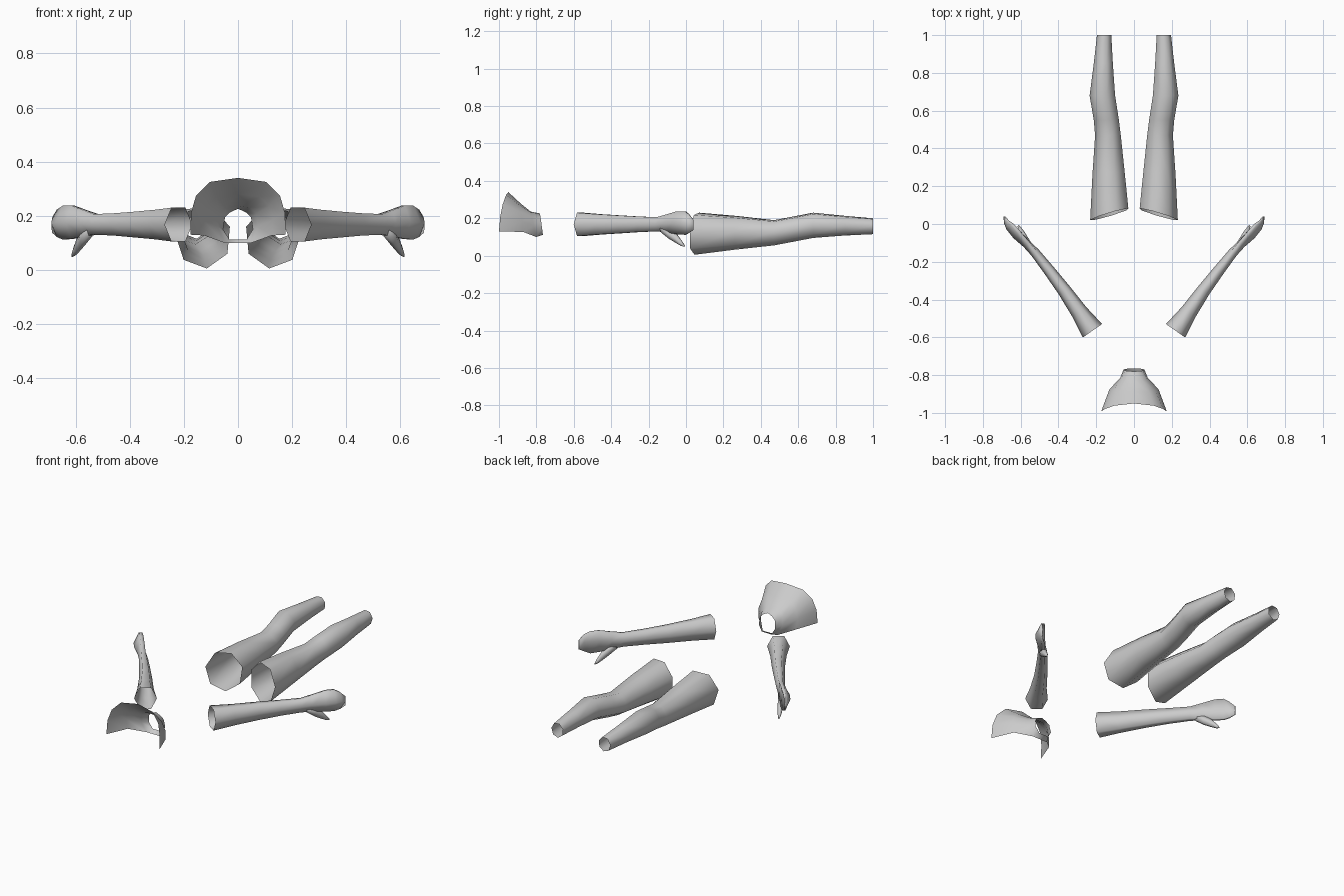
import bpy, bmesh
from math import sin, cos, radians
from mathutils import Vector

if "Cube" in bpy.data.objects:
    bpy.data.objects.remove(bpy.data.objects["Cube"])


def make(name, lofts, closed=True, extra=()):
    """Skin each list of rings; lofts = [(rings, cap_start, cap_end)]."""
    bm = bmesh.new()
    for rings, cap0, cap1 in lofts:
        vs = [[bm.verts.new(p) for p in r] for r in rings]
        n = len(vs[0])
        for a, b in zip(vs, vs[1:]):
            for i in range(n if closed else n - 1):
                j = (i + 1) % n
                bm.faces.new((a[i], a[j], b[j], b[i]))
        if cap0:
            bm.faces.new(vs[0])
        if cap1:
            bm.faces.new(vs[-1])
    for quad in extra:
        bm.faces.new([bm.verts.new(p) for p in quad])
    bmesh.ops.remove_doubles(bm, verts=bm.verts, dist=1e-4)
    bmesh.ops.recalc_face_normals(bm, faces=bm.faces)
    me = bpy.data.meshes.new(name)
    bm.to_mesh(me)
    bm.free()
    me.shade_smooth()
    ob = bpy.data.objects.new(name, me)
    bpy.context.collection.objects.link(ob)
    return ob


def polygon(n, start):
    """Unit polygon stretched to fill -1..1 both ways."""
    pts = [(cos(radians(start + 360 * i / n)), sin(radians(start + 360 * i / n))) for i in range(n)]
    lo = [min(p[k] for p in pts) for k in (0, 1)]
    hi = [max(p[k] for p in pts) for k in (0, 1)]
    return [tuple(2 * (p[k] - lo[k]) / (hi[k] - lo[k]) - 1 for k in (0, 1)) for p in pts]


def flip(rings, s):
    return [[(s * p[0], p[1], p[2]) for p in r] for r in rings]


# Legs: y, x range, z range, slant of the cut
leg_rows = [(.05, .03, .232, .005, .23, .03), (.27, .05, .22, .033, .212, .01),
            (.47, .07, .206, .055, .19, 0), (.55, .08, .213, .07, .205, 0),
            (.68, .10, .235, .095, .23, 0), (.85, .112, .213, .108, .213, 0),
            (1.0, .12, .196, .115, .20, 0)]
leg = []
for y, x0, x1, z0, z1, sl in leg_rows:
    leg.append([((x0 + x1) / 2 + u * (x1 - x0) / 2, y - u * sl + v * sl * .3,
                 (z0 + z1) / 2 + v * (z1 - z0) / 2) for u, v in polygon(7, -97)])

# Arms: centre x, y, half width, z range, cupping toward the palm
arm_rows = [(.22, -.565, .062, .105, .23, 0), (.29, -.465, .045, .113, .222, 0),
            (.37, -.35, .036, .12, .215, 0), (.45, -.245, .03, .127, .209, 0),
            (.525, -.15, .025, .13, .206, 0), (.57, -.105, .022, .125, .22, .008),
            (.625, -.06, .02, .115, .237, .022), (.662, -.02, .016, .112, .237, .025),
            (.68, .01, .01, .122, .222, .015), (.686, .04, .004, .138, .192, 0)]


def arm_ring(x, y, w, z0, z1, cup, d):
    nx, ny = d.y, -d.x           # outward horizontal normal
    out = []
    for u, v in polygon(6, 0):
        o = u * w - cup * v * v
        out.append((x + nx * o, y + ny * o, (z0 + z1) / 2 + v * (z1 - z0) / 2))
    return out


arm = []
for i, row in enumerate(arm_rows):
    a, b = arm_rows[max(i - 1, 0)], arm_rows[min(i + 1, len(arm_rows) - 1)]
    d = Vector((b[0] - a[0], b[1] - a[1])).normalized()
    arm.append(arm_ring(*row, d))

# Thumb: hangs from the palm edge
thumb_dir = Vector((.55, .83)).normalized()
thumb = [arm_ring(x, y, w, z0, z1, 0, thumb_dir) for x, y, w, z0, z1 in
         [(.545, -.13, .017, .125, .165), (.572, -.09, .019, .093, .143),
          (.592, -.05, .015, .068, .112), (.605, -.025, .010, .053, .08),
          (.613, -.008, .004, .048, .056)]]

for side, s in (("right", 1), ("left", -1)):
    make(side + "_leg", [(flip(leg, s), False, False)])
    make(side + "_arm", [(flip(arm, s), False, True), (flip(thumb, s), True, True)])

# Neck and chest: half rings from top centre round to the lower edge
neck_rings = [
    [(0, -.78, .226), (.03, -.779, .212), (.048, -.776, .195), (.055, -.77, .15), (.032, -.765, .112)],
    [(0, -.83, .236), (.045, -.828, .23), (.068, -.822, .207), (.073, -.815, .16), (.05, -.80, .1)],
    [(0, -.885, .28), (.08, -.89, .27), (.115, -.885, .235), (.13, -.875, .185), (.125, -.87, .127)],
    [(0, -.95, .34), (.105, -.962, .325), (.155, -.98, .275), (.174, -.993, .21), (.176, -1.0, .13)]]
full = [[(-x, y, z) for x, y, z in r[:0:-1]] + r for r in neck_rings]
# Throat strip closes the underside of the neck
a, b = neck_rings[0][-1], neck_rings[1][-1]
throat = [(-a[0], a[1], a[2]), a, b, (-b[0], b[1], b[2])]
make("neck_and_chest", [(full, False, False)], closed=False, extra=[throat])
